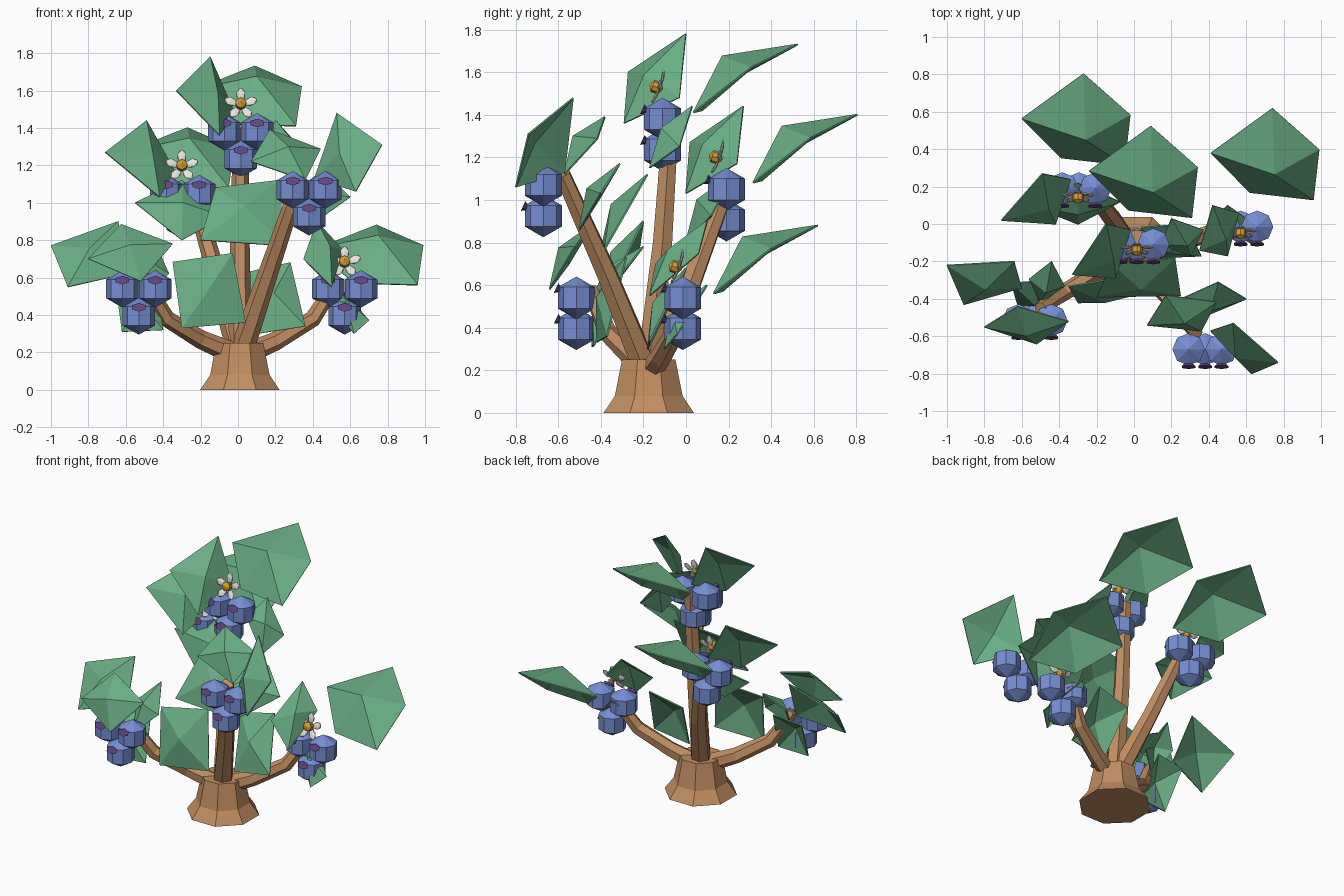
import bpy, bmesh, math
from mathutils import Vector, Matrix

cube = bpy.data.objects.get("Cube")
if cube:
    bpy.data.objects.remove(cube, do_unlink=True)


def material(name, r, g, b):
    m = bpy.data.materials.new(name)
    m.use_nodes = True
    m.diffuse_color = (r, g, b, 1)
    m.node_tree.nodes["Principled BSDF"].inputs["Base Color"].default_value = (r, g, b, 1)
    return m


LEAF = material("leaf green", 0.14, 0.42, 0.23)
BARK = material("bark brown", 0.53, 0.27, 0.12)
BERRY = material("berry blue", 0.18, 0.27, 0.65)
CROWN = material("crown purple", 0.11, 0.06, 0.2)
PETAL = material("petal white", 0.8, 0.78, 0.74)
POLLEN = material("pollen yellow", 0.65, 0.34, 0.03)


def finish(name, bm, mat):
    bmesh.ops.recalc_face_normals(bm, faces=bm.faces)
    mesh = bpy.data.meshes.new(name)
    bm.to_mesh(mesh)
    bm.free()
    mesh.materials.append(mat)
    obj = bpy.data.objects.new(name, mesh)
    bpy.context.scene.collection.objects.link(obj)
    return obj


def tube(name, path, radii, sides, turn=0.0):
    """Tapered faceted tube along a path; rings are square to the path."""
    bm = bmesh.new()
    pts = [Vector(p) for p in path]
    rings = []
    for i, (p, r) in enumerate(zip(pts, radii)):
        along = pts[min(i + 1, len(pts) - 1)] - pts[max(i - 1, 0)]
        u = along.cross(Vector((0, 1, 0))).normalized()
        v = along.cross(u).normalized()
        angles = [math.tau * k / sides + turn for k in range(sides)]
        rings.append([bm.verts.new(p + r * (u * math.cos(a) + v * math.sin(a))) for a in angles])
    for lo, hi in zip(rings, rings[1:]):
        for k in range(sides):
            n = (k + 1) % sides
            bm.faces.new((lo[k], lo[n], hi[n], hi[k]))
    bm.faces.new(rings[0])
    bm.faces.new(rings[-1])
    return finish(name, bm, BARK)


def fan_leaf(name, corners, lift=0.07):
    """Folded leaf: triangles from a raised middle point to the outline."""
    bm = bmesh.new()
    pts = [Vector(c) for c in corners]
    mid = sum(pts, Vector()) / len(pts)
    normal = (pts[1] - mid).cross(pts[2] - mid).normalized()
    if normal.dot(Vector((0, -1, 1))) < 0:
        normal.negate()
    centre = bm.verts.new(mid + normal * lift)
    verts = [bm.verts.new(p) for p in pts]
    for a, b in zip(verts, verts[1:] + verts[:1]):
        bm.faces.new((centre, a, b))
    obj = finish(name, bm, LEAF)
    thick = obj.modifiers.new("thickness", "SOLIDIFY")
    thick.thickness = 0.008
    thick.offset = 0


def side_leaf(name, base, tip, side):
    """Four-cornered leaf; the far side corner balances the given one."""
    base, tip, side = Vector(base), Vector(tip), Vector(side)
    mid = (base + tip) / 2
    fan_leaf(name, (base, side, tip, mid + (mid - side) * 0.9))


def berry(name, centre):
    bm = bmesh.new()
    bmesh.ops.create_uvsphere(bm, u_segments=8, v_segments=3, radius=0.1,
                              matrix=Matrix.Translation(centre))
    finish(name, bm, BERRY)
    # Little flat crown on the front shoulder of the berry
    bm = bmesh.new()
    place = Matrix.Translation(centre + Vector((0, -0.085, 0.042)))
    turn = Matrix.Rotation(math.radians(65), 4, "X")
    bmesh.ops.create_cone(bm, cap_ends=True, segments=6, radius1=0.022, radius2=0.042,
                          depth=0.022, matrix=place @ turn @ Matrix.Diagonal((1, 0.6, 1, 1)))
    finish(name + "_crown", bm, CROWN)


def flower(name, centre):
    place = Matrix.Translation(centre) @ Matrix.Rotation(math.radians(70), 4, "X")
    bm = bmesh.new()
    bmesh.ops.create_uvsphere(bm, u_segments=8, v_segments=3, radius=0.034, matrix=place)
    finish(name + "_centre", bm, POLLEN)
    bm = bmesh.new()
    for k in range(5):
        spin = Matrix.Rotation(math.tau * k / 5 + math.pi / 2, 4, "Z")
        out = Matrix.Translation((0.056, 0, -0.012)) @ Matrix.Rotation(-0.2, 4, "Y")
        bmesh.ops.create_icosphere(bm, subdivisions=1, radius=1,
                                   matrix=place @ spin @ out @ Matrix.Diagonal((0.04, 0.027, 0.008, 1)))
    finish(name + "_petals", bm, PETAL)


# Trunk and branches
root = (0.01, -0.18, 0.18)
tube("trunk", [(0.01, -0.175, z) for z in (0, 0.08, 0.25)], (0.23, 0.172, 0.136), 8, math.pi / 8)
tube("top_branch", (root, (0.01, -0.11, 0.8), (0.015, -0.07, 1.4)), (0.065, 0.052, 0.042), 6)
tube("front_branch", (root, (0.17, -0.37, 0.65), (0.33, -0.58, 1.12)), (0.065, 0.052, 0.04), 6)
tube("back_branch", (root, (-0.11, 0.02, 0.6), (-0.25, 0.2, 1.08)), (0.065, 0.052, 0.04), 6)
tube("right_branch", (root, (-0.2, -0.26, 0.27), (-0.38, -0.37, 0.38), (-0.5, -0.45, 0.58)),
     (0.06, 0.05, 0.045, 0.035), 6)
tube("left_branch", (root, (0.2, -0.12, 0.26), (0.4, -0.05, 0.38), (0.53, 0.02, 0.58)),
     (0.06, 0.05, 0.045, 0.035), 6)

# Three berries hang at each branch end
clusters = {
    "right": (-0.53, -0.515, 0.47),
    "left": (0.57, -0.015, 0.47),
    "front": (0.38, -0.67, 1.0),
    "back": (-0.295, 0.19, 0.98),
    "top": (0.015, -0.11, 1.31),
}
for label, spot in clusters.items():
    for i, (dx, dz) in enumerate(((-0.088, 0.07), (0.088, 0.07), (0, -0.075))):
        berry(f"{label}_berry_{i}", Vector(spot) + Vector((dx, 0, dz)))

# Flowers
flower("top_flower", (0.015, -0.14, 1.53))
flower("back_flower", (-0.3, 0.14, 1.2))
flower("left_flower", (0.57, -0.05, 0.685))

# Large drooping leaves that reach backwards, all of one shape
droop = ((0.05, 0.185, 0.1), (-0.16, 0.395, 0.28), (0.17, 0.635, 0.41),
         (0.42, 0.415, 0.3), (0.39, 0.145, 0.09))
for label, spot in (("left", (0.57, -0.015, 0.47)), ("top", (-0.08, -0.11, 1.32)),
                    ("back", (-0.44, 0.17, 0.99))):
    fan_leaf(label + "_long_leaf", [Vector(spot) + Vector(d) for d in droop], 0.14)

# Upright leaves with four uneven corners
fan_leaf("top_upper_leaf", ((-0.1, -0.29, 1.36), (-0.33, -0.27, 1.6), (-0.15, 0, 1.78), (-0.02, -0.03, 1.48)))
fan_leaf("back_upper_leaf", ((-0.42, 0, 1.03), (-0.71, 0.02, 1.27), (-0.49, 0.27, 1.44), (-0.34, 0.24, 1.17)))
fan_leaf("front_outer_leaf", ((0.63, -0.8, 1.06), (0.41, -0.57, 1.13), (0.53, -0.53, 1.48), (0.77, -0.74, 1.31)))
fan_leaf("right_outer_leaf", ((-0.6, -0.34, 0.62), (-0.91, -0.43, 0.55), (-1, -0.22, 0.77), (-0.64, -0.2, 0.9)))
fan_leaf("middle_leaf", ((-0.2, -0.39, 0.8), (-0.12, -0.21, 1.08), (0.22, -0.18, 1.12), (0.25, -0.38, 0.77)))

# Upright leaves: base, tip and one side corner
side_leaf("top_lower_leaf", (0.3, -0.17, 1.15), (0.2, 0.03, 1.44), (0.37, -0.03, 1.25))
side_leaf("back_lower_leaf", (-0.3, 0, 0.8), (-0.3, 0.22, 1.12), (-0.55, 0.1, 1.0))
side_leaf("left_upper_leaf", (0.5, -0.17, 0.55), (0.42, 0.1, 0.9), (0.35, -0.14, 0.7))
side_leaf("left_lower_leaf", (0.62, -0.1, 0.3), (0.5, 0.1, 0.6), (0.7, -0.04, 0.37))
side_leaf("front_inner_leaf", (0.36, -0.57, 1.12), (0.17, -0.38, 1.39), (0.07, -0.54, 1.22))
side_leaf("front_lower_leaf", (0.36, -0.5, 0.86), (0.45, -0.31, 1.17), (0.6, -0.4, 1.03))
side_leaf("right_front_leaf", (-0.8, -0.55, 0.7), (-0.35, -0.52, 0.78), (-0.52, -0.64, 0.58))
side_leaf("right_inner_leaf", (-0.5, -0.42, 0.5), (-0.44, -0.2, 0.78), (-0.37, -0.33, 0.62))
side_leaf("right_lower_leaf", (-0.62, -0.44, 0.31), (-0.45, -0.3, 0.6), (-0.4, -0.43, 0.32))
side_leaf("low_right_leaf", (-0.3, -0.42, 0.33), (-0.03, -0.28, 0.73), (0.04, -0.37, 0.36))
side_leaf("low_left_leaf", (0.1, -0.18, 0.3), (0.28, 0, 0.68), (0.36, -0.17, 0.34))
